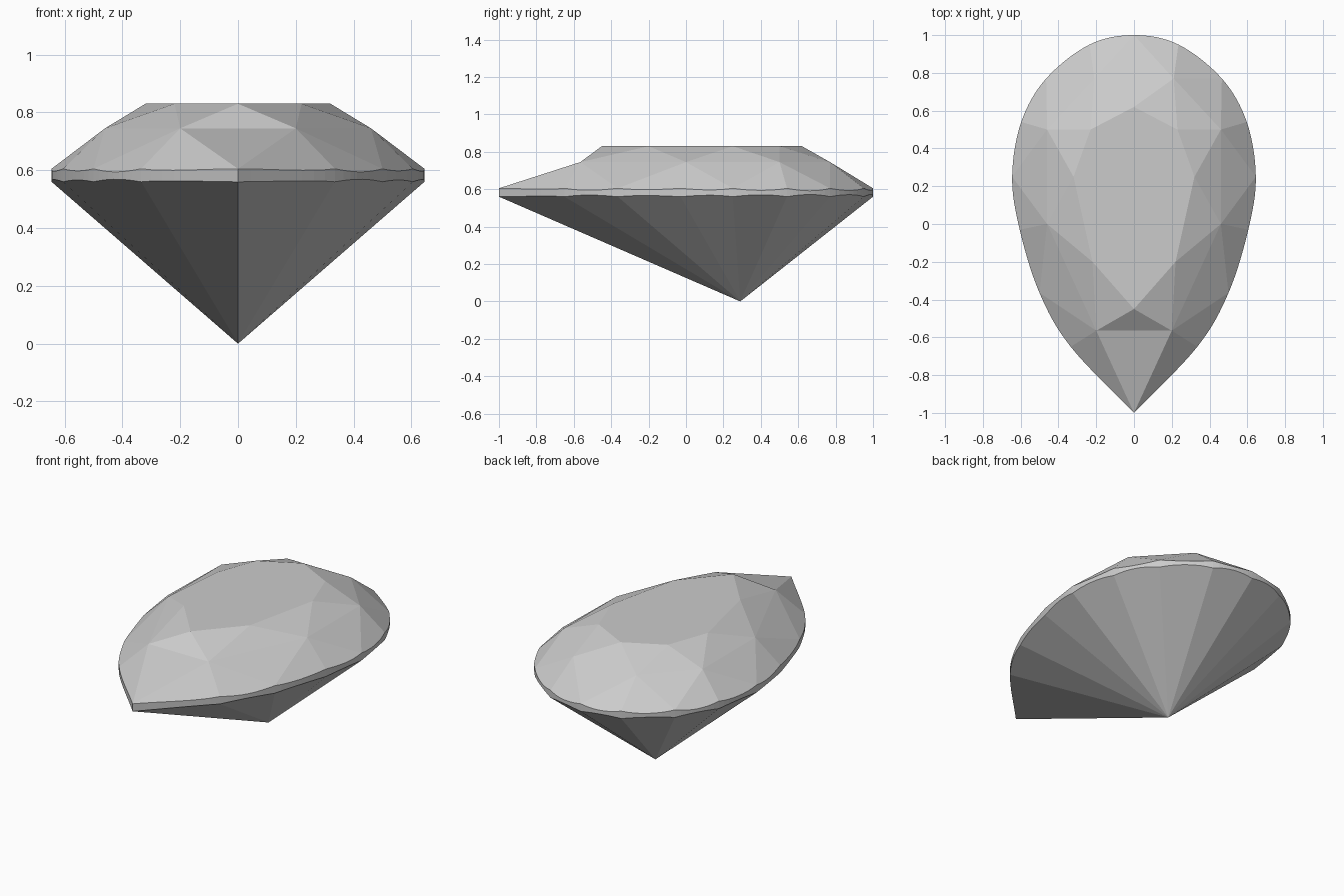
import bpy
from mathutils import Vector
from mathutils.geometry import normal

cube = bpy.data.objects.get("Cube")
if cube:
    bpy.data.objects.remove(cube, do_unlink=True)

TABLE_Z, STAR_Z, GIRDLE_TOP, GIRDLE_BOTTOM = 0.83, 0.745, 0.605, 0.56
STEPS = 8

mat = bpy.data.materials.new("pale_grey_gem")
mat.use_nodes = True
colour = (0.6, 0.6, 0.6, 1)
mat.diffuse_color = colour
mat.node_tree.nodes["Principled BSDF"].inputs["Base Color"].default_value = colour


def mirrored(half):
    """Close a half outline (tip to back) with its mirror image."""
    inner = [p for p in reversed(half) if p[0] > 0]
    return [Vector(p) for p in half] + [Vector((-x, y)) for x, y in inner]


def at(p, z):
    return Vector((p[0], p[1], z))


def drop(p, a, b, c):
    """Put the plan point p on the plane through a, b and c."""
    n = normal((a, b, c))
    return at(p, a.z - (n.x * (p[0] - a.x) + n.y * (p[1] - a.y)) / n.z)


def build(name, faces):
    index, polys = {}, []
    for face in faces:
        poly = []
        for v in face:
            key = tuple(round(c, 5) for c in v)
            poly.append(index.setdefault(key, len(index)))
        polys.append(poly)
    mesh = bpy.data.meshes.new(name)
    mesh.from_pydata(list(index), [], polys)
    mesh.materials.append(mat)
    ob = bpy.data.objects.new(name, mesh)
    bpy.context.collection.objects.link(ob)


# Plan outlines, running from the front tip round to the back
corners = mirrored([(0, -.45), (.22, -.2), (.32, .25), (.23, .5), (0, .62)])
stars = mirrored([(.2, -.565), (.46, 0), (.46, .5), (.21, .77)])
nodes = mirrored([(0, -1), (.335, -.65), (.5, -.365), (.605, -.03), (.645, .25),
                  (.597, .54), (.465, .77), (.235, .95), (0, 1)])
count = len(nodes)
culet = Vector((0, .29, 0))


def girdle_arc(k):
    """Curved plan outline from node k to the next, with a sharp tip at node 0."""
    a, b = nodes[k], nodes[(k + 1) % count]
    before = nodes[k - 1] if k else a * 2 - b
    after = nodes[(k + 2) % count] if k < count - 1 else b * 2 - a
    arc = []
    for i in range(STEPS + 1):
        t = i / STEPS
        arc.append(0.5 * (2 * a + (b - before) * t
                          + (2 * before - 5 * a + 4 * b - after) * t ** 2
                          + (3 * a - before - 3 * b + after) * t ** 3))
    return arc


crown = [[at(c, TABLE_Z) for c in corners]]
girdle, pavilion = [], []

# Star facets and kite facets around the table
for i, c in enumerate(corners):
    star, last = at(stars[i], STAR_Z), at(stars[i - 1], STAR_Z)
    crown.append([at(c, TABLE_Z), last, star])
    crown.append([at(c, TABLE_Z), star, at(corners[(i + 1) % 8], TABLE_Z)])
    crown.append([last, at(nodes[2 * i], GIRDLE_TOP), star])

# Upper girdle facets, scalloped girdle band and pavilion facets
for k in range(count):
    a, b = nodes[k], nodes[(k + 1) % count]
    star = at(stars[k // 2], STAR_Z)
    arc = girdle_arc(k)
    top = [drop(p, star, at(a, GIRDLE_TOP), at(b, GIRDLE_TOP)) for p in arc]
    low = [drop(p, culet, at(a, GIRDLE_BOTTOM), at(b, GIRDLE_BOTTOM)) for p in arc]
    crown.append([star] + top)
    pavilion.append([culet] + low[::-1])
    for i in range(STEPS):
        girdle.append([low[i], low[i + 1], top[i + 1], top[i]])

build("crown", crown)
build("girdle", girdle)
build("pavilion", pavilion)
